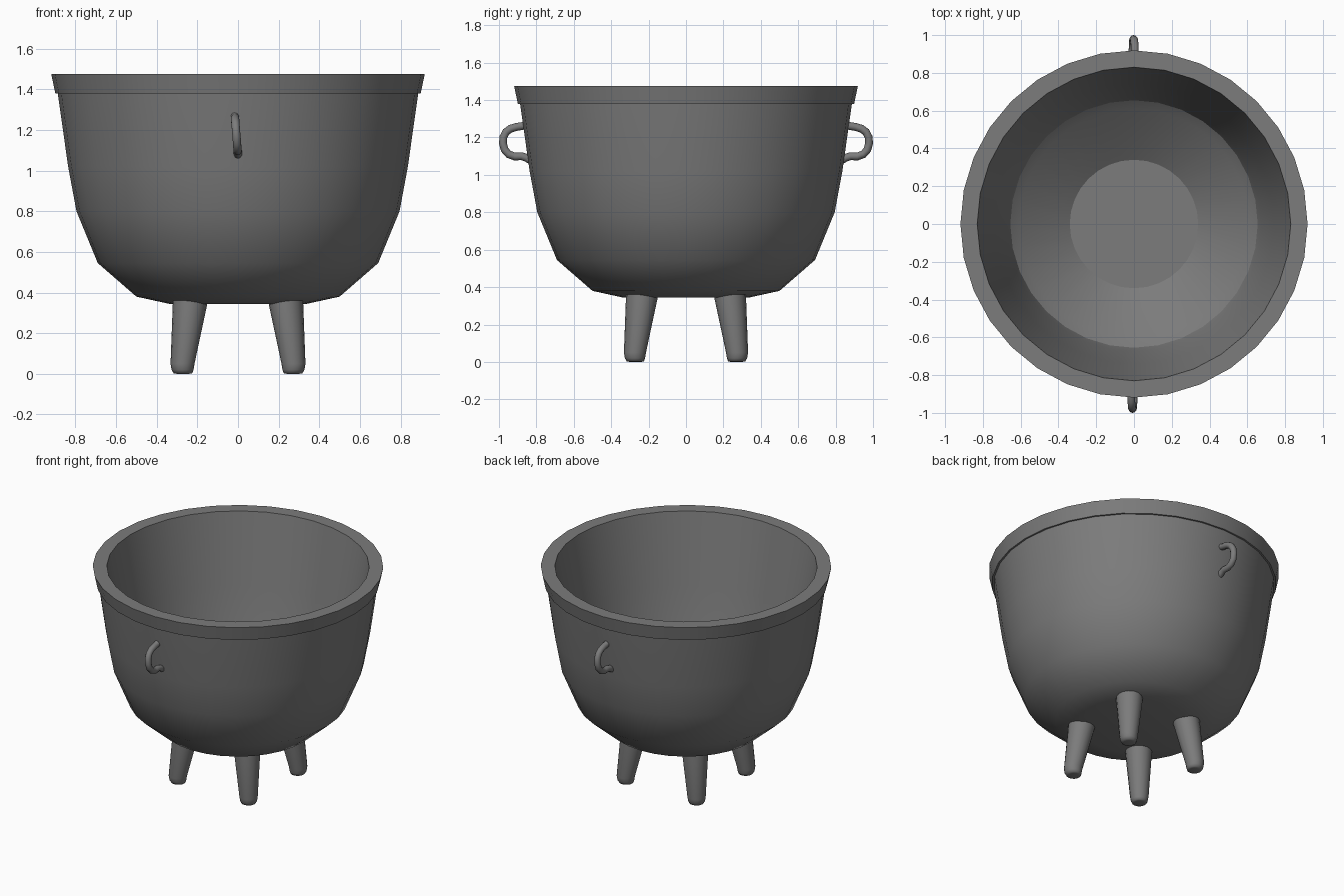
import bpy, bmesh, math
from mathutils import Vector, Matrix

if "Cube" in bpy.data.objects:
    bpy.data.objects.remove(bpy.data.objects["Cube"])

iron = bpy.data.materials.new("dark iron grey")
iron.diffuse_color = (0.2, 0.2, 0.2, 1)
iron.use_nodes = True
iron.node_tree.nodes["Principled BSDF"].inputs["Base Color"].default_value = iron.diffuse_color


def loft(name, rings, angle):
    """Skin a list of vertex rings into one capped object."""
    bm = bmesh.new()
    vr = [[bm.verts.new(p) for p in r] for r in rings]
    n = len(rings[0])
    for a, b in zip(vr, vr[1:]):
        for i in range(n):
            j = (i + 1) % n
            bm.faces.new((a[i], a[j], b[j], b[i]))
    bm.faces.new(vr[0][::-1])
    bm.faces.new(vr[-1])
    bmesh.ops.recalc_face_normals(bm, faces=bm.faces)
    me = bpy.data.meshes.new(name)
    bm.to_mesh(me)
    bm.free()
    me.materials.append(iron)
    ob = bpy.data.objects.new(name, me)
    bpy.context.collection.objects.link(ob)
    bpy.ops.object.select_all(action='DESELECT')
    ob.select_set(True)
    bpy.context.view_layer.objects.active = ob
    bpy.ops.object.shade_smooth_by_angle(angle=math.radians(angle))
    return ob


def circle(r, z, n, cx=0, cy=0):
    return [(cx + r * math.cos(2 * math.pi * i / n),
             cy + r * math.sin(2 * math.pi * i / n), z) for i in range(n)]


# Pot: outer wall from the underside up, rim band, then down the inside
profile = [(0.34, 0.345), (0.50, 0.38), (0.69, 0.545), (0.795, 0.80),
           (0.836, 1.02), (0.887, 1.38), (0.899, 1.38), (0.919, 1.475),
           (0.830, 1.475), (0.74, 1.0), (0.673, 0.65), (0.655, 0.59),
           (0.61, 0.55), (0.34, 0.37)]
loft("pot", [circle(r, z, 32) for r, z in profile], 31)

# Four splayed, tapered legs with rounded feet
leg = [(0.0, 0.030, 0.270), (0.003, 0.046, 0.271), (0.02, 0.054, 0.273),
       (0.05, 0.059, 0.273), (0.345, 0.085, 0.236), (0.36, 0.086, 0.235)]
for sx, side in ((-1, "left"), (1, "right")):
    for sy, end in ((-1, "front"), (1, "back")):
        loft(f"{end}_{side}_leg",
             [circle(r, z, 16, sx * c, sy * c) for z, r, c in leg], 75)

# Ring handles: a tube along a C-shaped path, slightly tilted
path = [(-0.845, 1.280), (-0.870, 1.262), (-0.905, 1.257), (-0.938, 1.247),
        (-0.962, 1.230), (-0.976, 1.203), (-0.979, 1.17), (-0.970, 1.135),
        (-0.948, 1.110), (-0.915, 1.098), (-0.88, 1.100), (-0.855, 1.092),
        (-0.825, 1.075)]
pts = [Vector((-0.008 - 0.08 * (z - 1.175), y, z)) for y, z in path]
for name, turn, shift in (("front_handle", 0, 0), ("back_handle", math.pi, -0.01)):
    rot = Matrix.Rotation(turn, 3, 'Z')
    rings = []
    for k, p in enumerate(pts):
        t = (pts[min(k + 1, len(pts) - 1)] - pts[max(k - 1, 0)]).normalized()
        u = t.cross(Vector((1, 0, 0))).normalized()
        v = t.cross(u)
        rings.append([rot @ (p + 0.021 * (u * math.cos(a) + v * math.sin(a)))
                      + Vector((shift, 0, 0))
                      for a in (2 * math.pi * i / 10 for i in range(10))])
    loft(name, rings, 60)
